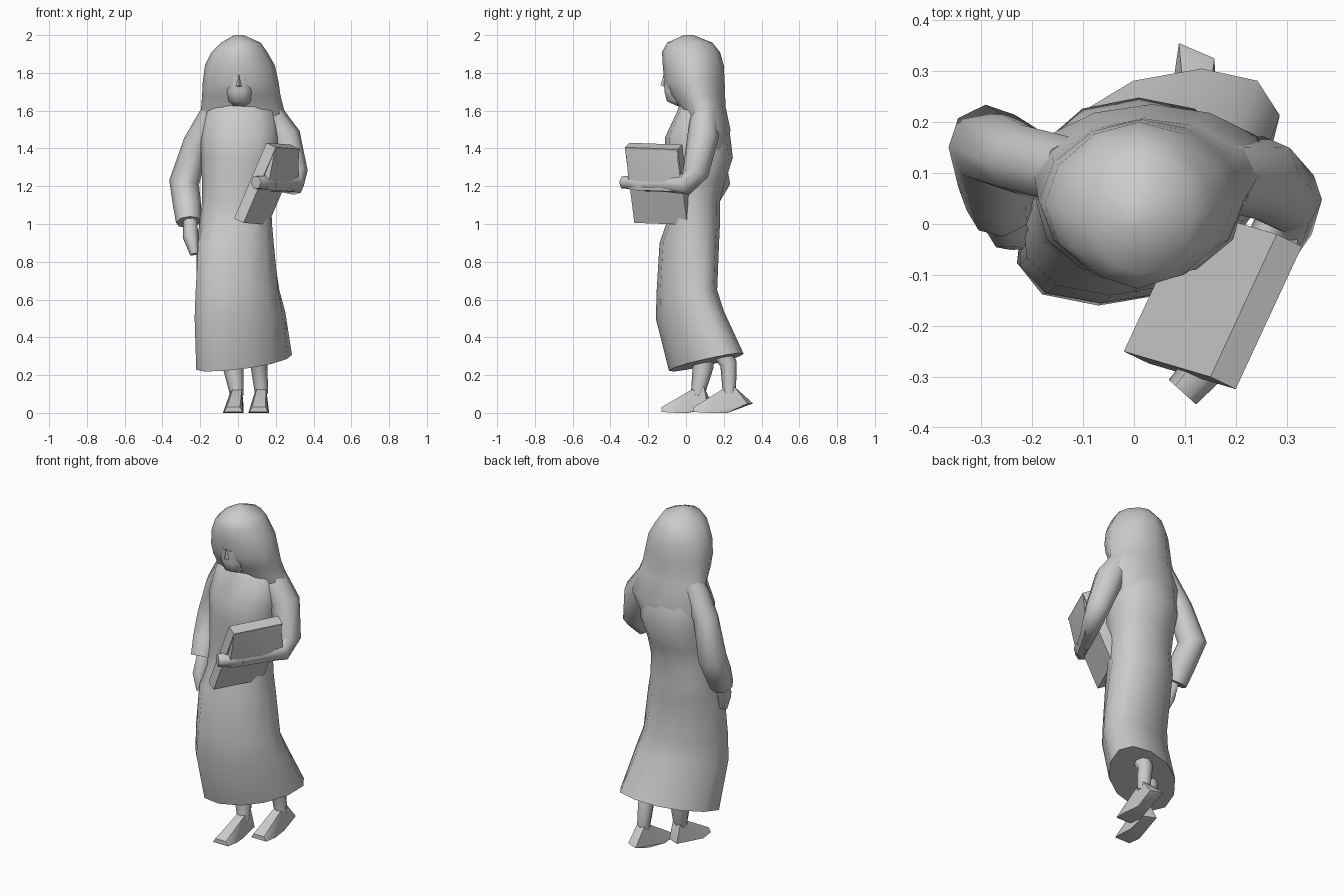
import bpy, bmesh, math
from mathutils import Vector, Matrix

cube = bpy.data.objects.get("Cube")
if cube:
    bpy.data.objects.remove(cube, do_unlink=True)

# One plain grey for the whole figure
grey = bpy.data.materials.new("stone grey")
grey.use_nodes = True
grey.diffuse_color = (0.6, 0.6, 0.6, 1)
grey.node_tree.nodes["Principled BSDF"].inputs["Base Color"].default_value = (0.6, 0.6, 0.6, 1)


def finish(name, bm, angle=60):
    bmesh.ops.recalc_face_normals(bm, faces=bm.faces)
    mesh = bpy.data.meshes.new(name)
    bm.to_mesh(mesh)
    bm.free()
    obj = bpy.data.objects.new(name, mesh)
    obj.data.materials.append(grey)
    bpy.context.collection.objects.link(obj)
    bpy.ops.object.select_all(action='DESELECT')
    obj.select_set(True)
    bpy.context.view_layer.objects.active = obj
    bpy.ops.object.shade_smooth_by_angle(angle=math.radians(angle))


def skin(name, rings):
    """Join rings of points with quads and close the ends."""
    bm = bmesh.new()
    loops = [[bm.verts.new(p) for p in ring] for ring in rings]
    for a, b in zip(loops, loops[1:]):
        for i in range(len(a)):
            j = (i + 1) % len(a)
            bm.faces.new((a[i], a[j], b[j], b[i]))
    bm.faces.new(loops[0][::-1])
    bm.faces.new(loops[-1])
    finish(name, bm)


def loft(name, levels, sides=12, power=0.9):
    """Each level: z, left, right, front, back, skew, tilt."""
    rings = []
    for z, x0, x1, y0, y1, *extra in levels:
        skew, tilt = (extra + [0, 0])[:2]
        ring = []
        for i in range(sides):
            a = math.tau * i / sides
            c, s = [math.copysign(abs(v) ** power, v) for v in (math.cos(a), math.sin(a))]
            x = (x0 + x1) / 2 + c * ((x1 - x0) / 2 - abs(skew) * 0.2) + s * skew
            y = (y0 + y1) / 2 + s * (y1 - y0) / 2
            ring.append((x, y, z + tilt * s + tilt * 0.4 * c))
        rings.append(ring)
    skin(name, rings)


def tube(name, path, sides=8):
    """Each path point: x, y, z, radius; the frame is carried along the path."""
    pts = [Vector(p[:3]) for p in path]
    rings, last = [], None
    u = Vector((1, 0, 0))
    for i, p in enumerate(pts):
        d = (pts[min(i + 1, len(pts) - 1)] - pts[max(i - 1, 0)]).normalized()
        if last:
            u = last.rotation_difference(d) @ u
        u = (u - d * u.dot(d)).normalized()
        v, last, r = d.cross(u), d, path[i][3]
        rings.append([p + (u * math.cos(math.tau * k / sides)
                           + v * math.sin(math.tau * k / sides)) * r for k in range(sides)])
    skin(name, rings)


def hull(name, points):
    bm = bmesh.new()
    for p in points:
        bm.verts.new(p)
    bmesh.ops.convex_hull(bm, input=bm.verts)
    finish(name, bm, 50)


# Long dress with a raised back hem and a full upper back
loft("dress", [
    (0.268, -0.215, 0.28, -0.09, 0.305, 0.10, 0.045),
    (0.52, -0.23, 0.25, -0.16, 0.20, 0.08, 0.02),
    (0.65, -0.23, 0.225, -0.155, 0.165, 0.06),
    (0.90, -0.225, 0.195, -0.14, 0.175, 0.03),
    (1.00, -0.205, 0.18, -0.105, 0.18),
    (1.12, -0.19, 0.175, -0.10, 0.18),
    (1.22, -0.19, 0.185, -0.105, 0.205),
    (1.35, -0.197, 0.215, -0.11, 0.248),
    (1.46, -0.197, 0.22, -0.11, 0.235),
    (1.60, -0.175, 0.20, -0.045, 0.20),
    (1.65, -0.06, 0.08, -0.03, 0.10)])

# Head and veil in one form, flowing over the shoulders into the dress
loft("veiled_head", [
    (1.34, -0.17, 0.18, 0.03, 0.22),
    (1.50, -0.205, 0.275, 0.00, 0.235),
    (1.62, -0.195, 0.24, -0.035, 0.21),
    (1.68, -0.19, 0.225, -0.085, 0.207),
    (1.75, -0.187, 0.215, -0.115, 0.205),
    (1.84, -0.175, 0.195, -0.123, 0.20),
    (1.91, -0.14, 0.155, -0.127, 0.18),
    (1.96, -0.09, 0.12, -0.10, 0.14),
    (2.00, -0.02, 0.03, -0.01, 0.04)], power=1.08)

# Chin and nose
loft("chin", [
    (1.625, -0.03, 0.05, -0.05, 0.06),
    (1.65, -0.055, 0.075, -0.105, 0.06),
    (1.70, -0.07, 0.085, -0.118, 0.06),
    (1.78, -0.06, 0.08, -0.122, 0.06)], sides=10)
hull("nose", [(0.005, -0.135, 1.735), (-0.015, -0.11, 1.725), (0.025, -0.11, 1.725), (0.005, -0.115, 1.80)])

# Right arm hanging, with its hand
tube("right_sleeve", [
    (-0.12, 0.10, 1.60, 0.07), (-0.22, 0.125, 1.43, 0.07), (-0.285, 0.155, 1.22, 0.08),
    (-0.27, 0.08, 1.10, 0.075), (-0.262, 0.035, 1.01, 0.067)])
tube("right_hand", [
    (-0.255, 0.03, 1.03, 0.035), (-0.25, -0.01, 0.93, 0.042), (-0.23, -0.03, 0.84, 0.024)], 6)

# Left arm bent around the book, with its hand and the cuff cloth lying on the cover
tube("left_sleeve", [
    (0.15, 0.10, 1.61, 0.07), (0.25, 0.09, 1.46, 0.083), (0.30, 0.05, 1.27, 0.07),
    (0.295, 0.00, 1.21, 0.058), (0.225, -0.12, 1.215, 0.045), (0.17, -0.22, 1.215, 0.042)])
tube("left_hand", [
    (0.18, -0.20, 1.215, 0.04), (0.14, -0.28, 1.22, 0.042), (0.095, -0.33, 1.22, 0.036)], 6)
hull("left_cuff_drape", [
    (0.155, -0.30, 1.18), (0.32, -0.02, 1.17), (0.197, -0.32, 1.40),
    (0.322, -0.05, 1.39), (0.09, -0.28, 1.19), (0.21, -0.02, 1.18)])

# Tilted book: an upright slab spanned by its length, height and thickness
length, height = Vector((0.13, 0.28, -0.01)), Vector((0.17, -0.05, 0.40))
thick = length.cross(height).normalized() * 0.06
centre = Vector((-0.02, -0.25, 1.03)) + (length + height + thick) / 2
frame = Matrix((length, height, thick)).transposed().to_4x4()
book = bmesh.new()
bmesh.ops.create_cube(book, size=1, matrix=Matrix.Translation(centre) @ frame)
finish("book", book, 30)


# Legs and feet, the left one stepping behind
def foot(name, x, ankle_x, toe, heel, ankle, lift):
    pts = []
    for s in (-1, 1):
        pts += [(x + s * 0.05, toe, 0.005), (x + s * 0.035, toe, 0.03),
                (x + s * 0.055, toe + 0.08, 0.0), (ankle_x + s * 0.035, heel - s * 0.015, lift),
                (ankle_x + s * 0.03, heel - 0.12, 0.0), (ankle_x + s * 0.025, ankle - 0.04, 0.12),
                (ankle_x + s * 0.025, ankle + 0.03, 0.14)]
    hull(name, pts)


foot("right_foot", -0.025, -0.005, -0.13, 0.13, 0.065, 0.03)
foot("left_foot", 0.11, 0.123, 0.04, 0.34, 0.225, 0.05)
tube("right_leg", [(-0.005, 0.06, 0.09, 0.035), (-0.025, 0.09, 0.24, 0.055), (-0.03, 0.09, 0.45, 0.06)])
tube("left_leg", [(0.125, 0.23, 0.10, 0.035), (0.11, 0.225, 0.26, 0.045), (0.10, 0.11, 0.45, 0.06)])
